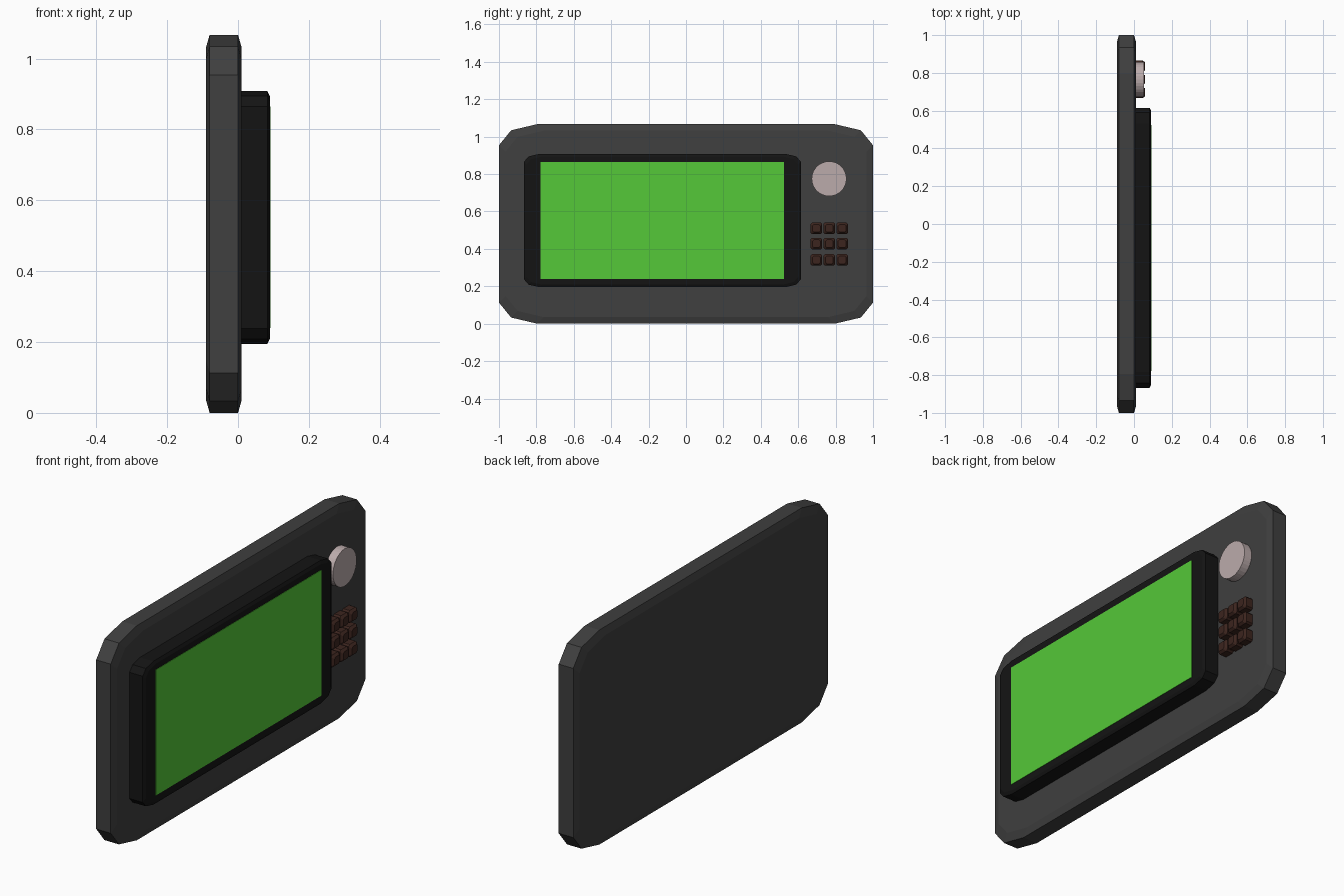
import bpy, bmesh, math

if "Cube" in bpy.data.objects:
    bpy.data.objects.remove(bpy.data.objects["Cube"])


def material(name, rgb):
    m = bpy.data.materials.new(name)
    m.diffuse_color = (*rgb, 1)
    m.use_nodes = True
    m.node_tree.nodes["Principled BSDF"].inputs["Base Color"].default_value = m.diffuse_color
    return m


def rounded(y0, y1, z0, z1, cuts):
    """Rectangle outline in (y, z) whose corners follow the (dy, dz) cut points."""
    pts = []
    for y, z, sy, sz in ((y0, z0, 1, 1), (y1, z0, -1, 1), (y1, z1, -1, -1), (y0, z1, 1, -1)):
        corner = [(y + sy * a, z + sz * b) for a, b in cuts]
        pts += corner if sy == sz else corner[::-1]
    return pts


def slab(name, sections, mat):
    """Loft matching (x, outline) sections along x, capping both ends."""
    bm = bmesh.new()
    rings = [[bm.verts.new((x, y, z)) for y, z in pts] for x, pts in sections]
    for a, b in zip(rings, rings[1:]):
        for i in range(len(a)):
            j = (i + 1) % len(a)
            bm.faces.new((a[i], a[j], b[j], b[i]))
    bm.faces.new(rings[0])
    bm.faces.new(rings[-1])
    bmesh.ops.recalc_face_normals(bm, faces=bm.faces)
    me = bpy.data.meshes.new(name)
    bm.to_mesh(me)
    bm.free()
    me.materials.append(mat)
    ob = bpy.data.objects.new(name, me)
    bpy.context.collection.objects.link(ob)
    return ob


def panel(y0, y1, z0, z1, cuts, inset=0.0):
    return rounded(y0 + inset, y1 - inset, z0 + inset, z1 - inset, cuts)


grey = material("casing_grey", (0.05, 0.05, 0.05))
black = material("frame_black", (0.007, 0.007, 0.007))
green = material("screen_green", (0.09, 0.58, 0.04))
pale = material("pale_pink", (0.50, 0.41, 0.41))
brown = material("button_brown", (0.045, 0.018, 0.013))

# casing with clipped corners and shallow edge slopes front and back
cuts = ((0, 0.113), (0.065, 0.033), (0.205, 0))
body = (-1, 1, 0, 1.067, cuts)
slab("casing", [(-0.09, panel(*body, 0.035)), (-0.08, panel(*body)),
                (0.0, panel(*body)), (0.01, panel(*body, 0.035))], grey)

# raised screen frame
cuts = ((0, 0.043), (0.025, 0.014), (0.083, 0))
frame = (-0.867, 0.615, 0.195, 0.908, cuts)
slab("screen_frame", [(0.0, panel(*frame)), (0.083, panel(*frame)),
                      (0.09, panel(*frame, 0.014))], black)

# display
flat = [(-0.777, 0.24), (0.523, 0.24), (0.523, 0.865), (-0.777, 0.865)]
slab("display", [(0.085, flat), (0.092, flat)], green)

# round button
disc = [(0.765 + 0.093 * math.cos(2 * math.pi * i / 32),
         0.775 + 0.093 * math.sin(2 * math.pi * i / 32)) for i in range(32)]
slab("round_button", [(0.0, disc), (0.052, disc)], pale)

# keypad of small bevelled keys
cuts = ((0, 0.008), (0.008, 0))
for r, z in enumerate((0.51, 0.428, 0.341)):
    for c, y in enumerate((0.697, 0.766, 0.835)):
        key = (y - 0.031, y + 0.031, z - 0.031, z + 0.031, cuts)
        slab(f"key_{r}_{c}", [(0.0, panel(*key)), (0.046, panel(*key)),
                              (0.058, panel(*key, 0.01))], brown)
